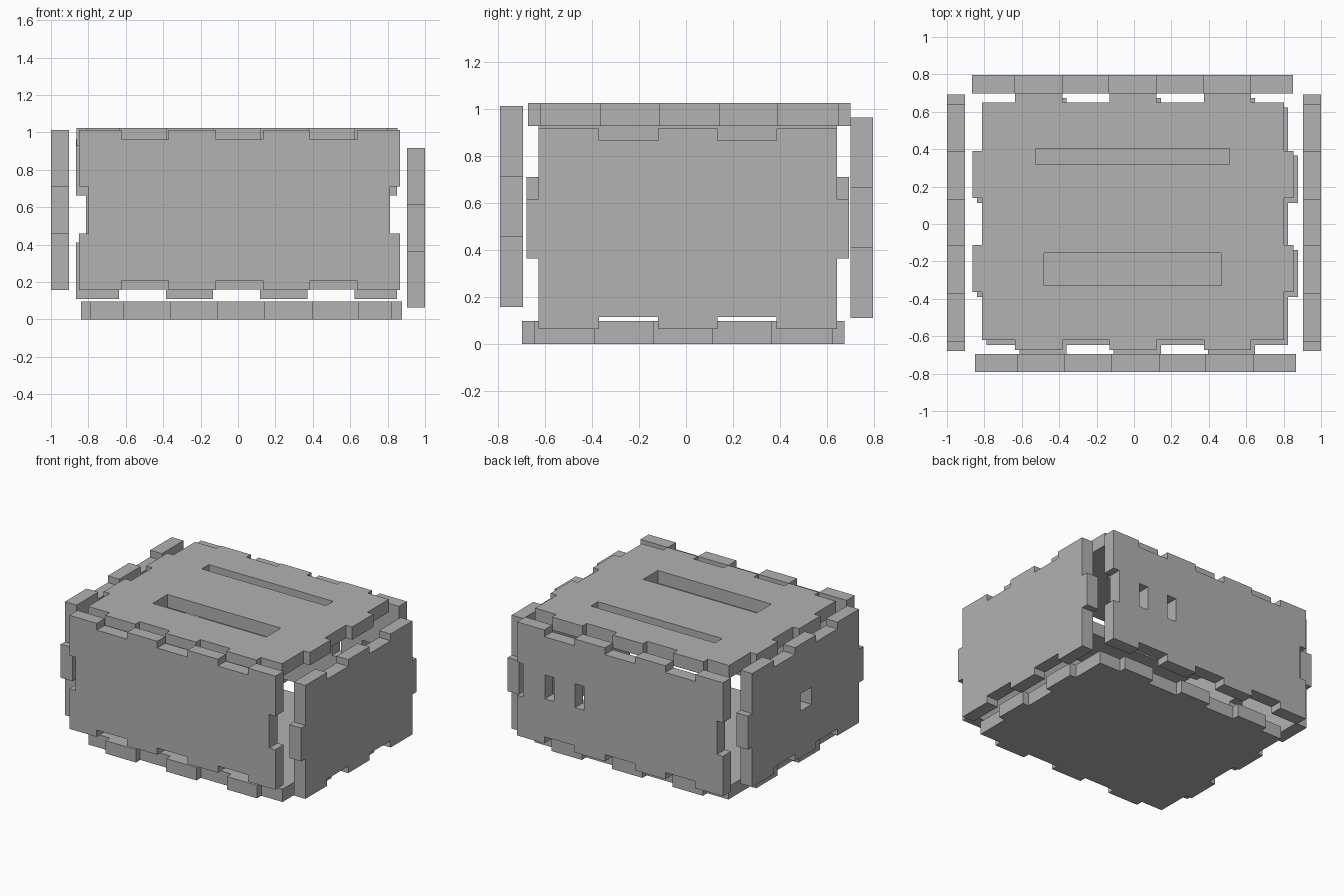
import bpy
import bmesh
from mathutils import Matrix, Vector

if "Cube" in bpy.data.objects:
    bpy.data.objects.remove(bpy.data.objects["Cube"], do_unlink=True)

THICK = 0.097   # board thickness
STEP = 0.051    # depth of a finger joint
TOOTH = 0.252   # width of a finger joint

grey = bpy.data.materials.new("board_grey")
grey.use_nodes = True
colour = (0.445, 0.445, 0.445, 1)
grey.diffuse_color = colour
grey.node_tree.nodes["Principled BSDF"].inputs["Base Color"].default_value = colour

X, Y, Z = Vector((1, 0, 0)), Vector((0, 1, 0)), Vector((0, 0, 1))


def toothed_edge(start, end, count, step):
    """Points from start up to end, with evenly spaced teeth (step > 0 sticks out)."""
    along = (end - start).normalized()
    out = Vector((along.y, -along.x)) * step
    middle = (start + end) / 2
    points = [start]
    for i in range(count):
        centre = middle + along * (i - (count - 1) / 2) * 2 * TOOTH
        a, b = centre - along * TOOTH / 2, centre + along * TOOTH / 2
        points += [a, a + out, b + out, b]
    return points


def rectangle(u0, u1, v0, v1):
    return [Vector(p) for p in ((u0, v0), (u1, v0), (u1, v1), (u0, v1))]


def panel(name, centre, u, v, half, teeth, steps, holes=()):
    """Flat board with finger joints: teeth and steps are for the u edges, then the v edges."""
    corners = rectangle(-half[0], half[0], -half[1], half[1])
    outline = []
    for i in range(4):
        outline += toothed_edge(corners[i], corners[(i + 1) % 4], teeth[i % 2], steps[i % 2])

    # outline and holes as one filled, extruded curve
    curve = bpy.data.curves.new(name, "CURVE")
    curve.dimensions = "2D"
    curve.fill_mode = "BOTH"
    curve.extrude = THICK / 2
    for loop in [outline] + [rectangle(*h) for h in holes]:
        spline = curve.splines.new("POLY")
        spline.points.add(len(loop) - 1)
        for point, co in zip(spline.points, loop):
            point.co = (co.x, co.y, 0, 1)
        spline.use_cyclic_u = True
    helper = bpy.data.objects.new(name + "_outline", curve)
    mesh = bpy.data.meshes.new_from_object(helper)
    bpy.data.objects.remove(helper)
    bpy.data.curves.remove(curve)

    # stand the board in place and weld it
    n = u.cross(v)
    place = Matrix((u, v, n)).transposed().to_4x4()
    place.translation = centre
    bm = bmesh.new()
    bm.from_mesh(mesh)
    bmesh.ops.transform(bm, matrix=place, verts=bm.verts)
    bmesh.ops.remove_doubles(bm, verts=bm.verts, dist=0.0005)
    bmesh.ops.recalc_face_normals(bm, faces=bm.faces)
    for face in bm.faces:
        face.smooth = False
        face.material_index = 0
    bm.to_mesh(mesh)
    bm.free()
    mesh.name = name
    mesh.materials.clear()
    mesh.materials.append(grey)
    bpy.context.collection.objects.link(bpy.data.objects.new(name, mesh))


# front and back boards: notched on every edge
wall = dict(u=X, v=Z, half=(0.8575, 0.427), teeth=(3, 1), steps=(-STEP, -STEP))
panel("front_panel", (0.0075, -0.7425, 0.585), **wall)
panel("back_panel", (-0.0075, 0.7475, 0.5375), **wall,
      holes=[(x, x + 0.075, -0.09, 0.09) for x in (0.3, 0.55)])

# side boards: notched above and below, fingers at the ends
side = dict(u=Y, v=Z, half=(0.635, 0.427), teeth=(2, 1), steps=(-STEP, STEP))
panel("left_panel", (0.9525, 0.0075, 0.49), **side)
panel("right_panel", (-0.9525, 0.0075, 0.585), **side,
      holes=[(-0.07, 0.06, -0.075, 0.055)])

# floor and lid: fingers on every edge, two long slots in the lid
flat = dict(u=X, v=Y, half=(0.807, 0.635), teeth=(3, 2), steps=(STEP, STEP))
panel("bottom_panel", (0.0175, -0.0125, THICK / 2), **flat)
panel("top_panel", (-0.005, 0.0135, 0.976), **flat,
      holes=[(-0.52, 0.515, 0.305, 0.39), (-0.475, 0.47, -0.343, -0.168)])
